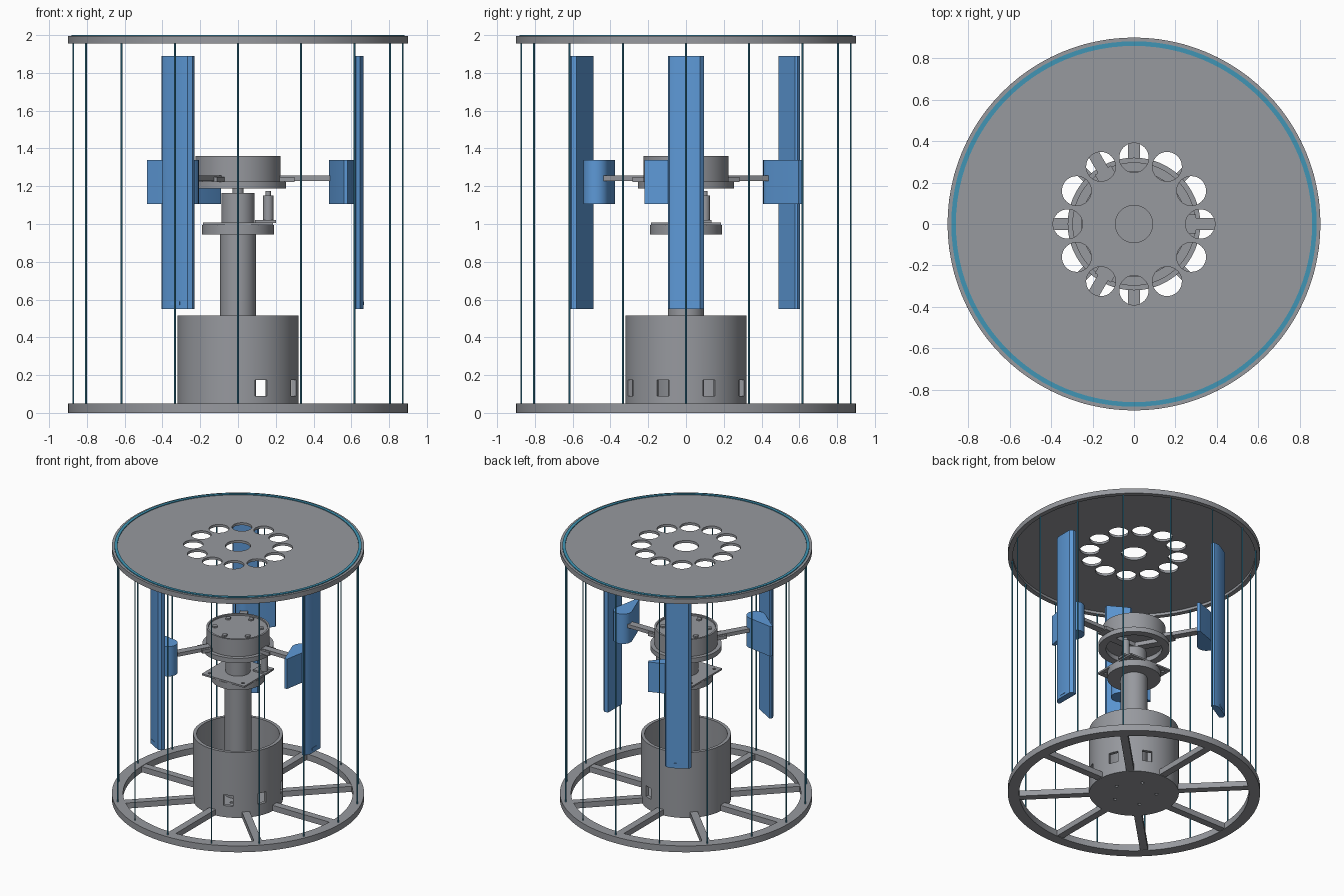
import bpy, bmesh, math
from mathutils import Matrix, Vector

if "Cube" in bpy.data.objects:
    bpy.data.objects.remove(bpy.data.objects["Cube"], do_unlink=True)


def material(name, rgb):
    m = bpy.data.materials.new(name)
    m.use_nodes = True
    m.diffuse_color = (*rgb, 1)
    m.node_tree.nodes["Principled BSDF"].inputs["Base Color"].default_value = (*rgb, 1)
    return m


GREY = material("grey metal", (0.31, 0.32, 0.345))
BLUE = material("blue plastic", (0.11, 0.32, 0.68))
TEAL = material("teal wire", (0.05, 0.30, 0.46))


def finish(name, bm, mat):
    bmesh.ops.recalc_face_normals(bm, faces=bm.faces)
    me = bpy.data.meshes.new(name)
    bm.to_mesh(me)
    bm.free()
    me.materials.append(mat)
    ob = bpy.data.objects.new(name, me)
    bpy.context.collection.objects.link(ob)
    return ob


def smooth(ob):
    bpy.ops.object.select_all(action='DESELECT')
    ob.select_set(True)
    bpy.context.view_layer.objects.active = ob
    bpy.ops.object.shade_smooth_by_angle(angle=math.radians(30))
    return ob


def lathe(name, profile, mat, n=96, at=(0, 0), closed=True):
    """Revolve (radius, z) points about a vertical axis."""
    bm = bmesh.new()
    vs = [bm.verts.new((r, 0, z)) for r, z in profile]
    pairs = list(zip(vs, vs[1:])) + ([(vs[-1], vs[0])] if closed else [])
    edges = [bm.edges.new(p) for p in pairs]
    bmesh.ops.spin(bm, geom=vs + edges, cent=(0, 0, 0), axis=(0, 0, 1),
                   angle=math.tau, steps=n, use_duplicate=False)
    bmesh.ops.remove_doubles(bm, verts=bm.verts, dist=1e-5)
    bmesh.ops.translate(bm, verts=bm.verts, vec=(*at, 0))
    return smooth(finish(name, bm, mat))


def cyl(name, r, z0, z1, mat, n=64, at=(0, 0)):
    return lathe(name, [(0, z0), (r, z0), (r, z1), (0, z1)], mat, n, at, False)


def ring(name, r0, r1, z0, z1, mat):
    return lathe(name, [(r0, z0), (r1, z0), (r1, z1), (r0, z1)], mat)


def box(name, lo, hi, mat, turn=0):
    lo, hi = Vector(lo), Vector(hi)
    bm = bmesh.new()
    bmesh.ops.create_cube(bm, size=1)
    bmesh.ops.scale(bm, verts=bm.verts, vec=hi - lo)
    bmesh.ops.translate(bm, verts=bm.verts, vec=(lo + hi) / 2)
    bm.transform(Matrix.Rotation(turn, 4, 'Z'))
    return finish(name, bm, mat)


def prism(name, outline, z0, z1, mat, turn):
    bm = bmesh.new()
    face = bm.faces.new([bm.verts.new((x, y, z0)) for x, y in outline])
    top = bmesh.ops.extrude_face_region(bm, geom=[face])["geom"]
    bmesh.ops.translate(bm, vec=(0, 0, z1 - z0),
                        verts=[g for g in top if isinstance(g, bmesh.types.BMVert)])
    bm.transform(Matrix.Rotation(turn, 4, 'Z'))
    return smooth(finish(name, bm, mat))


def cut(ob, cutters):
    for c in cutters:
        c.hide_render = True
        mod = ob.modifiers.new("cut", 'BOOLEAN')
        mod.operation, mod.solver, mod.object = 'DIFFERENCE', 'EXACT', c
        bpy.context.view_layer.objects.active = ob
        bpy.ops.object.modifier_apply(modifier=mod.name)
        bpy.data.objects.remove(c, do_unlink=True)
    smooth(ob)


def polar(r, a):
    return (r * math.cos(a), r * math.sin(a))


def around(n, start=0.0):
    return [start + math.tau * i / n for i in range(n)]


# Base wheel: rim and spokes
ring("base_rim", 0.82, 0.9, 0, 0.05, GREY)
for a in around(8):
    box("base_spoke", (0.3, -0.028, 0.003), (0.84, 0.028, 0.047), GREY, a)

# Open drum with windows and a drilled floor
drum = lathe("base_drum", [(0, 0), (0.32, 0), (0.32, 0.515), (0.295, 0.515),
                           (0.295, 0.045), (0, 0.045)], GREY, closed=False)
windows = [box("cutter", (0.25, -0.035, 0.09), (0.36, 0.035, 0.175), GREY, a)
           for a in around(8, math.tau / 16)]
drills = [cyl("cutter", 0.012, -0.1, 0.1, GREY, 12, polar(0.16, a)) for a in around(5)]
cut(drum, windows + drills)

# Central column, flange and mounting plate
cyl("column", 0.095, 0.04, 0.95, GREY)
cyl("column_flange", 0.19, 0.945, 0.995, GREY)
plate = box("mounting_plate", (-0.185, -0.185, 0.995), (0.185, 0.185, 1.008), GREY)
cut(plate, [cyl("cutter", 0.012, 0.9, 1.1, GREY, 12, (x, y))
            for x in (-0.145, 0.145) for y in (-0.145, 0.145)])
cyl("bearing_housing", 0.088, 1.005, 1.165, GREY)
cyl("shaft", 0.03, 1.16, 1.24, GREY, 32)

# Small motor beside the bearing
box("motor_bracket", (0.09, 0.06, 1.005), (0.2, 0.135, 1.02), GREY)
cyl("motor", 0.027, 1.02, 1.15, GREY, 32, (0.16, 0.1))
cyl("motor_pin", 0.014, 1.15, 1.175, GREY, 24, (0.16, 0.1))

# Rotor hub with spoked lower ring and bolted cap
ring("hub_lower_ring", 0.2, 0.255, 1.188, 1.226, GREY)
for a in around(3):
    box("hub_lower_spoke", (0, -0.03, 1.192), (0.21, 0.03, 1.226), GREY, a)
lathe("hub", [(0, 1.224), (0.225, 1.224), (0.225, 1.36), (0.21, 1.36),
              (0.21, 1.348), (0, 1.348)], GREY, closed=False)
for a in around(6, math.tau / 12):
    cyl("hub_bolt", 0.02, 1.345, 1.36, GREY, 6, polar(0.165, a))

# Three arms, each carrying a mount and a blade
R, CX, NOSE = 0.068, 0.55, 12
mount_outline = [(CX + R * math.cos(t), R * math.sin(t))
                 for t in (math.radians(-15 + 210 * i / NOSE) for i in range(NOSE + 1))]
mount_outline += [(0.56, -0.22), (0.58, -0.22)]
blade_outline = [(0.616, -0.085), (0.626, -0.095), (0.645, -0.088), (0.665, -0.05),
                 (0.665, 0.075), (0.645, 0.095), (0.616, 0.09)]
for a in around(3):
    box("arm_bracket", (0.2, -0.045, 1.222), (0.3, 0.045, 1.25), GREY, a)
    box("arm", (0.2, -0.028, 1.228), (0.56, 0.028, 1.256), GREY, a)
    prism("blade_mount", mount_outline, 1.105, 1.34, BLUE, a)
    prism("blade", blade_outline, 0.55, 1.89, BLUE, a)
    box("blade_tab", (0.66, -0.028, 0.57), (0.668, 0.028, 0.59), BLUE, a)

# Top cover: drilled disc with a hanging rim
cover = lathe("top_cover", [(0, 1.975), (0.865, 1.975), (0.865, 1.955), (0.9, 1.955),
                            (0.9, 1.994), (0, 1.994)], GREY, 128, closed=False)
holes = [cyl("cutter", 0.071, 1.9, 2.1, GREY, 40, polar(0.32, a)) for a in around(12)]
cut(cover, holes + [cyl("cutter", 0.09, 1.9, 2.1, GREY, 48)])

# Wire cage
ring("cage_ring", 0.86, 0.882, 1.985, 2.0, TEAL)
for a in around(16):
    cyl("cage_wire", 0.005, 0.03, 1.99, TEAL, 8, polar(0.872, a))
